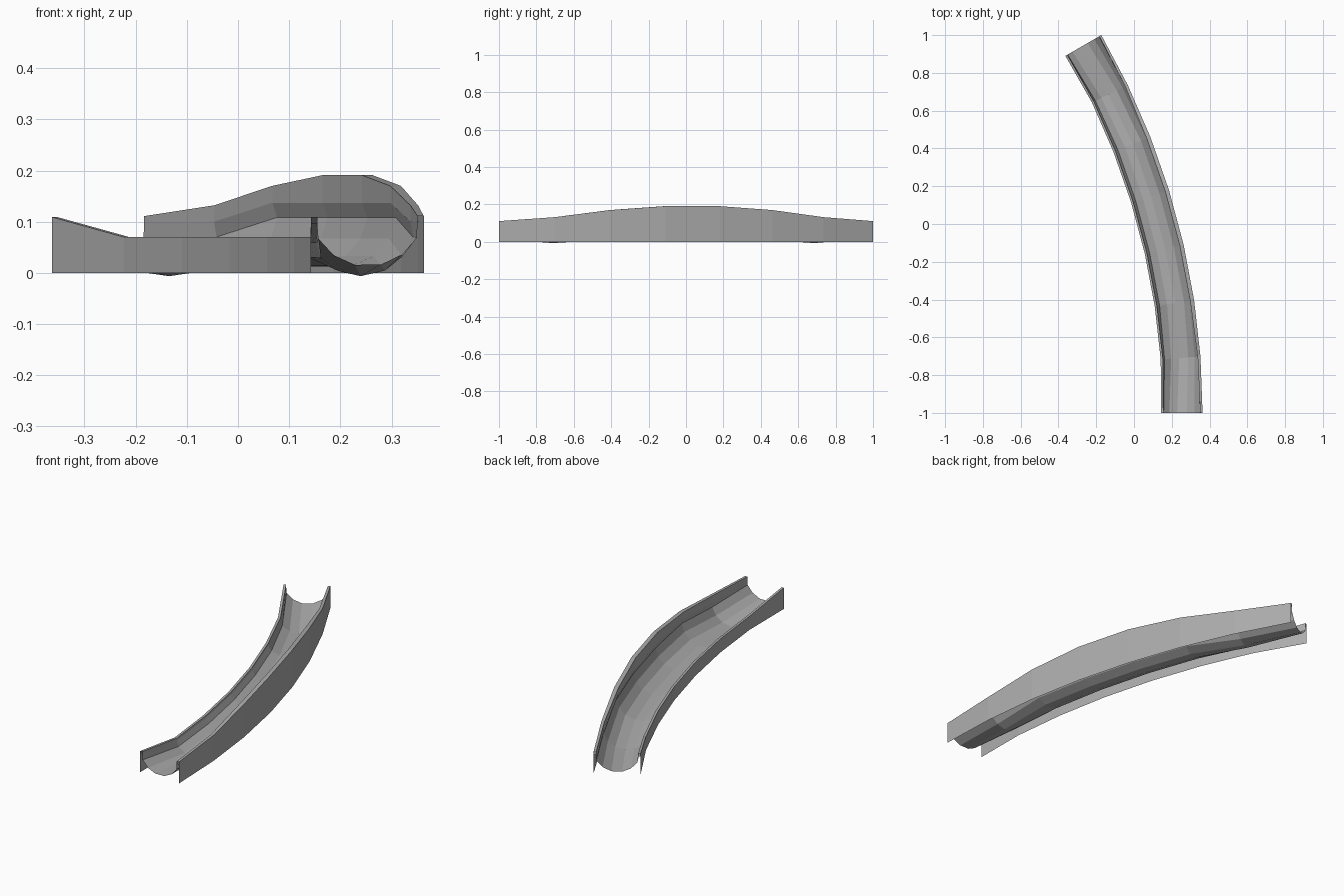
import bpy, math

if "Cube" in bpy.data.objects:
    bpy.data.objects.remove(bpy.data.objects["Cube"])

N = 7                      # segments along the 30 degree bend
CX, CY = -3.637, -1.0      # bend centre
MID = N - 1

# heights and radii per station along the bend
out_top = [.111, .132, .17, .191, .191, .17, .132, .111]
out_lip = [.099, .10, .137, .137, .137, .137, .10, .099]
in_top = [.109] + [.07] * MID + [.109]
in_lip = [z - .012 for z in in_top]
in_r0 = [3.78] + [3.789] * MID + [3.78]
in_r1 = [r + .012 for r in in_r0]
out_r0 = [3.988, 3.985] + [3.979] * 4 + [3.985, 3.988]
out_r1 = [4.0] * (N + 1)
DEPTH = .082

# dark grey finish
grey = bpy.data.materials.new("dark_grey")
grey.diffuse_color = (.42, .42, .42, 1)
grey.use_nodes = True
grey.node_tree.nodes["Principled BSDF"].inputs["Base Color"].default_value = grey.diffuse_color


def sweep(name, sections, closed=False):
    """Loft a list of (radius, z) sections around the bend."""
    verts, faces = [], []
    n = len(sections[0])
    for i, sec in enumerate(sections):
        a = math.radians(30) * i / N
        verts += [(CX + r * math.cos(a), CY + r * math.sin(a), z) for r, z in sec]
    for i in range(N):
        for j in range(n if closed else n - 1):
            k = (j + 1) % n
            faces.append((i * n + j, (i + 1) * n + j, (i + 1) * n + k, i * n + k))
    mesh = bpy.data.meshes.new(name)
    mesh.from_pydata(verts, [], faces)
    mesh.materials.append(grey)
    mesh.update()
    ob = bpy.data.objects.new(name, mesh)
    bpy.context.collection.objects.link(ob)
    return ob


# half-pipe channel, tilted with the banking:
# fraction along the chord between the rims, fraction of full depth
profile = [(0, 0), (.01, .37), (.16, .765), (.37, 1),
           (.63, 1), (.84, .765), (.99, .37), (1, 0)]
channel = []
for i in range(N + 1):
    dr, dz = out_r0[i] - in_r1[i], out_lip[i] - in_lip[i]
    length = math.hypot(dr, dz)
    channel.append([(in_r1[i] + dr * s + dz / length * DEPTH * d,
                     in_lip[i] + dz * s - dr / length * DEPTH * d)
                    for s, d in profile][::-1])
sweep("channel", channel)

# side skirts down to the ground, open underneath
sweep("outer_skirt", [[(out_r1[i], out_lip[i]), (out_r1[i], 0)] for i in range(N + 1)])
sweep("inner_skirt", [[(in_r0[i], 0), (in_r0[i], in_lip[i])] for i in range(N + 1)])


# rims along both edges with open ends, the outer one rising through the bend
def rim(name, r0, r1, low, top):
    sweep(name, [[(r0[i], low[i]), (r0[i], top[i]), (r1[i], top[i]),
                  (r1[i], low[i])] for i in range(N + 1)], True)


rim("outer_rim", out_r0, out_r1, out_lip, out_top)
rim("inner_rim", in_r0, in_r1, in_lip, in_top)
